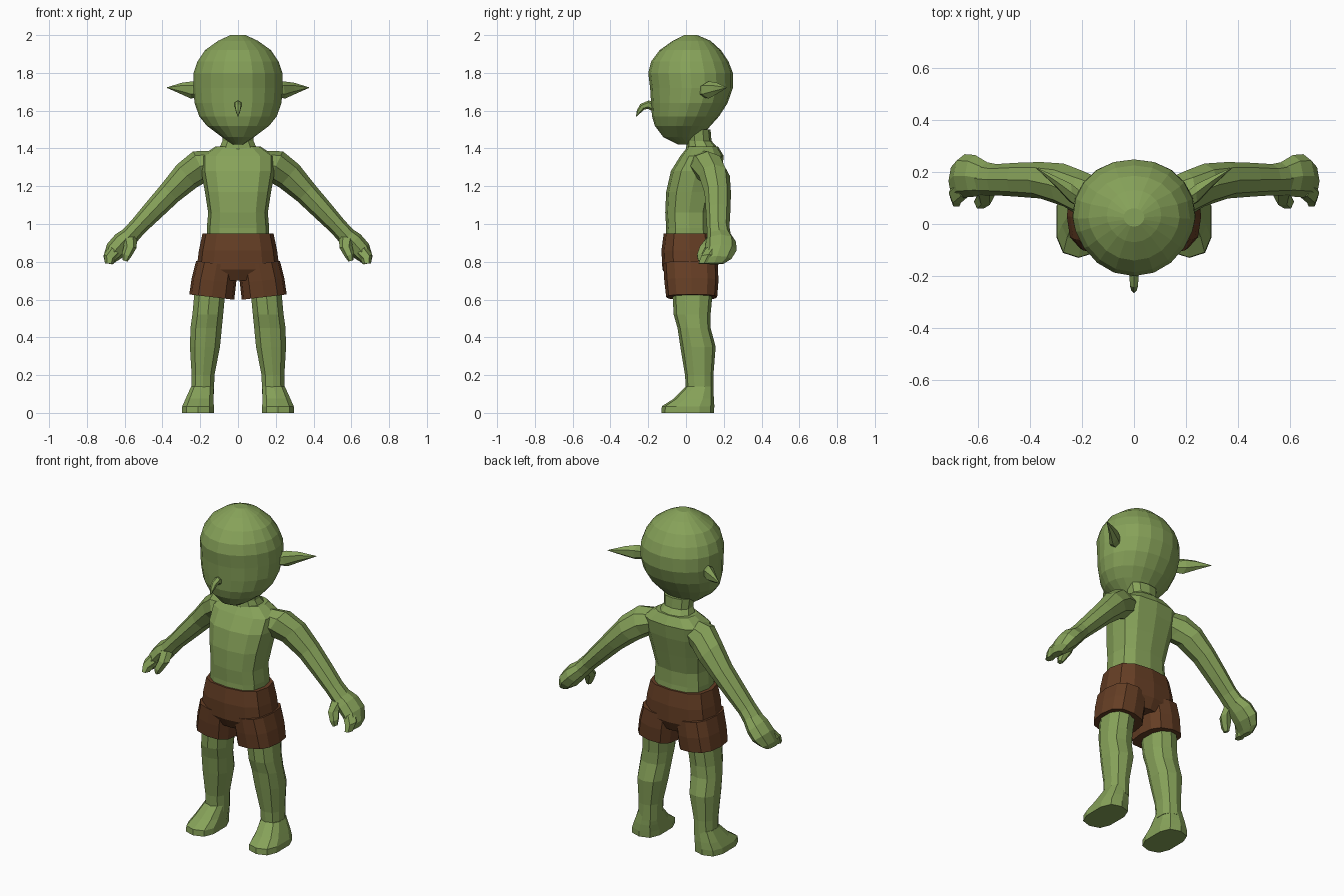
import bpy
import bmesh
from math import cos, sin, pi, copysign
from mathutils import Vector

if "Cube" in bpy.data.objects:
    bpy.data.objects.remove(bpy.data.objects["Cube"], do_unlink=True)


def make_material(name, rgb):
    mat = bpy.data.materials.new(name)
    mat.use_nodes = True
    mat.diffuse_color = (*rgb, 1)
    mat.node_tree.nodes["Principled BSDF"].inputs["Base Color"].default_value = (*rgb, 1)
    return mat


SKIN = make_material("green skin", (0.24, 0.36, 0.10))
CLOTH = make_material("brown cloth", (0.13, 0.048, 0.018))


def power(value, exponent):
    return copysign(abs(value) ** exponent, value)


def skin_rings(name, rings, material):
    """Bridge equal rings of points into one closed, flat-shaded mesh."""
    bm = bmesh.new()
    loops = [[bm.verts.new(p) for p in ring] for ring in rings]
    count = len(loops[0])
    for low, high in zip(loops, loops[1:]):
        for i in range(count):
            j = (i + 1) % count
            bm.faces.new((low[i], low[j], high[j], high[i]))
    bm.faces.new(loops[0][::-1])
    bm.faces.new(loops[-1])
    bmesh.ops.recalc_face_normals(bm, faces=bm.faces)
    mesh = bpy.data.meshes.new(name)
    bm.to_mesh(mesh)
    bm.free()
    mesh.materials.append(material)
    obj = bpy.data.objects.new(name, mesh)
    bpy.context.collection.objects.link(obj)
    return obj


def stack(name, rows, material=SKIN, sides=12, square=0.85, peak=None, mirror=1, tilt=0):
    """Horizontal rings; each row is height, x limits, y limits."""
    rings = []
    for z, x0, x1, y0, y1 in rows:
        ring = []
        for i in range(sides):
            a = 2 * pi * i / sides + pi / 2
            c, s = power(cos(a), square), power(sin(a), square)
            if peak and s < 0:
                s = power(s, peak)
            x = (x0 + x1) / 2 + c * (x1 - x0) / 2
            y = (y0 + y1) / 2 + s * (y1 - y0) / 2
            ring.append((mirror * x, y, z + tilt * c))
        rings.append(ring)
    return skin_rings(name, rings, material)


def tube(name, path, side=(0, 1, 0), sides=8, mirror=1):
    """Rings across a path; each entry is a centre and two radii."""
    points = [Vector(p[0]) for p in path]
    side = Vector(side)
    rings = []
    for i, (centre, across, deep) in enumerate(path):
        tangent = points[min(i + 1, len(path) - 1)] - points[max(i - 1, 0)]
        u = side.cross(tangent).normalized()
        ring = []
        for k in range(sides):
            a = 2 * pi * k / sides
            p = points[i] + u * across * cos(a) + side * deep * sin(a)
            ring.append((mirror * p.x, p.y, p.z))
        rings.append(ring)
    return skin_rings(name, rings, SKIN)


def centred(rows):
    return [(z, -w, w, y0, y1) for z, w, y0, y1 in rows]


# Head with a softly pointed face
stack("head", centred([
    (1.42, .025, -.04, .05), (1.46, .085, -.12, .08), (1.52, .165, -.165, .13),
    (1.57, .205, -.18, .175), (1.64, .23, -.185, .22), (1.72, .237, -.19, .248),
    (1.80, .235, -.2, .248), (1.86, .215, -.185, .225), (1.92, .175, -.14, .185),
    (1.97, .105, -.07, .13), (2.0, .04, -.01, .06)]),
    sides=20, square=.95, peak=1.3)

# Hooked nose
tube("nose", [((0, -.16, 1.615), .025, .015), ((0, -.2, 1.632), .022, .02),
              ((0, -.232, 1.62), .018, .018), ((0, -.25, 1.595), .012, .012),
              ((0, -.263, 1.57), .002, .002)], side=(1, 0, 0), sides=6)

# Neck and torso
stack("neck", centred([(1.34, .15, .0, .19), (1.40, .105, .0, .17),
                       (1.44, .085, .005, .135), (1.50, .09, .0, .13)]), sides=10)
stack("torso", centred([
    (.88, .165, -.11, .15), (.98, .165, -.105, .14), (1.06, .158, -.11, .14),
    (1.17, .175, -.105, .165), (1.28, .195, -.08, .19), (1.36, .195, -.03, .2),
    (1.41, .12, .01, .17)]), square=.75)

# Shorts: hips, with one flared cuff per leg
stack("shorts_hips", centred([(.70, .14, -.09, .14), (.76, .22, -.125, .17),
                              (.86, .207, -.13, .17), (.95, .188, -.118, .155)]),
      CLOTH, square=.75)

for label, m in (("left", 1), ("right", -1)):
    stack(label + "_shorts_leg", [
        (.613, .02, .258, -.105, .165), (.70, .01, .245, -.115, .172),
        (.79, .0, .222, -.12, .168)], CLOTH, square=.75, mirror=m, tilt=.014)

    # Leg and foot
    stack(label + "_leg", [
        (.10, .125, .25, .0, .145), (.20, .122, .248, -.005, .145),
        (.35, .092, .258, -.03, .157), (.45, .082, .255, -.045, .13),
        (.52, .075, .245, -.065, .13), (.68, .06, .23, -.075, .145)],
        sides=10, mirror=m)
    stack(label + "_foot", [
        (.0, .125, .3, -.13, .148), (.035, .125, .298, -.128, .15),
        (.075, .127, .28, -.065, .148), (.14, .128, .25, .0, .142)],
        sides=10, square=.7, mirror=m)

    # Arm, tapering to the wrist
    tube(label + "_arm", [
        ((.11, .09, 1.33), .06, .075), ((.2, .115, 1.305), .088, .09),
        ((.27, .15, 1.255), .08, .082), ((.36, .168, 1.165), .064, .07),
        ((.45, .17, 1.07), .056, .065), ((.53, .17, .985), .048, .06),
        ((.58, .175, .93), .05, .065)], mirror=m)

    # Mitten hand with curled fingers and a thumb
    tube(label + "_hand", [
        ((.56, .175, .95), .045, .06), ((.61, .185, .905), .056, .08),
        ((.65, .185, .86), .055, .083), ((.68, .165, .815), .036, .075),
        ((.685, .15, .79), .02, .05)], mirror=m)
    tube(label + "_fingers", [
        ((.65, .15, .86), .04, .05), ((.68, .12, .825), .034, .045),
        ((.682, .095, .79), .022, .033)], mirror=m, sides=6)
    tube(label + "_thumb", [
        ((.575, .145, .93), .04, .04), ((.57, .105, .88), .034, .036),
        ((.59, .085, .835), .026, .03), ((.598, .08, .805), .014, .018)],
        mirror=m, sides=6)

    # Swept-back pointed ear
    tube(label + "_ear", [
        ((.2, .09, 1.705), .035, .035), ((.245, .12, 1.71), .046, .04),
        ((.3, .163, 1.718), .03, .022), ((.375, .215, 1.722), .002, .002)],
        sides=6, mirror=m)
